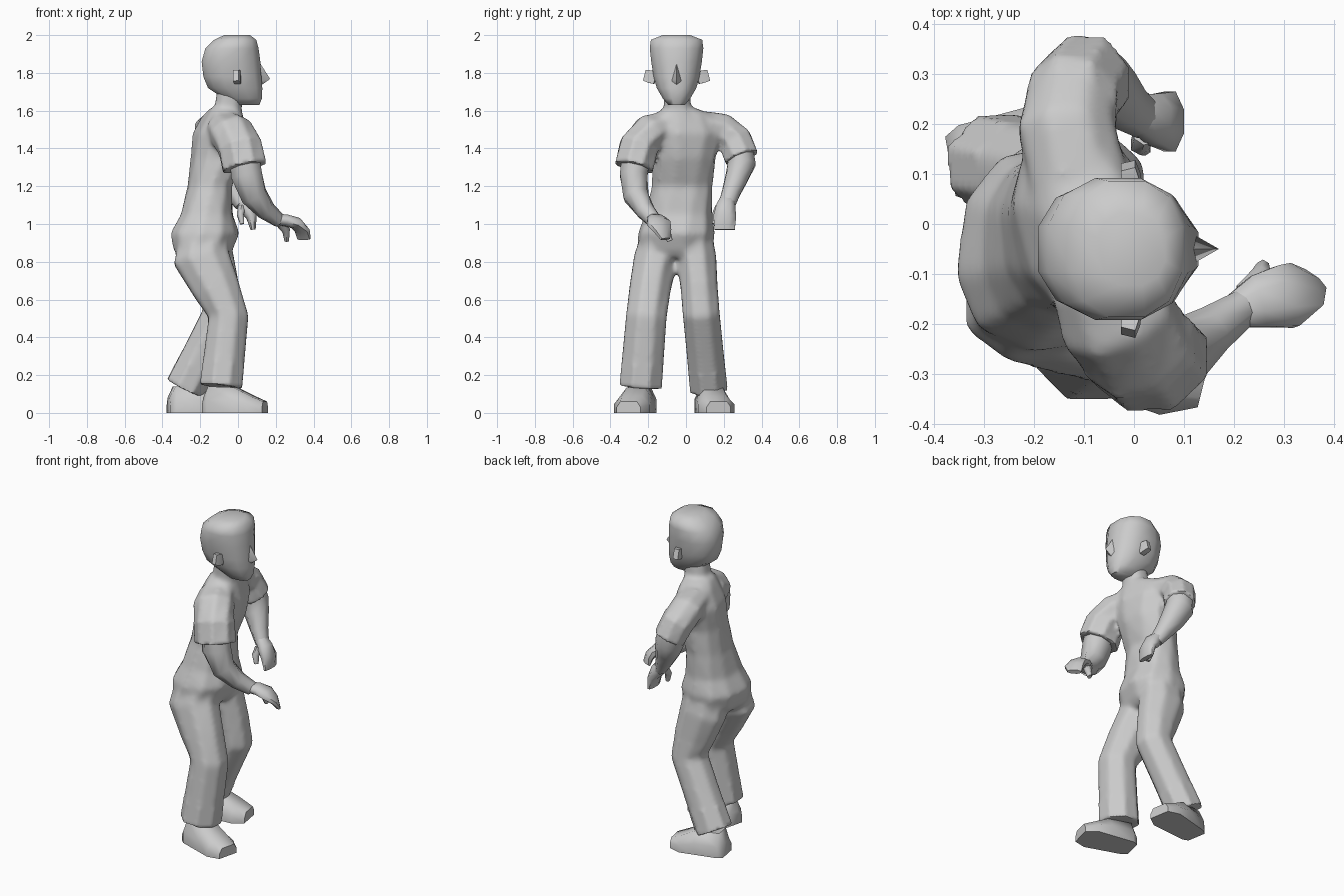
import bpy, bmesh, math
from mathutils import Vector

if "Cube" in bpy.data.objects:
    bpy.data.objects.remove(bpy.data.objects["Cube"])


def shade(ob, angle):
    bpy.ops.object.select_all(action='DESELECT')
    ob.select_set(True)
    bpy.context.view_layer.objects.active = ob
    bpy.ops.object.shade_smooth_by_angle(angle=math.radians(angle))


def finish(name, bm, angle=62):
    bmesh.ops.recalc_face_normals(bm, faces=bm.faces)
    me = bpy.data.meshes.new(name)
    bm.to_mesh(me)
    bm.free()
    ob = bpy.data.objects.new(name, me)
    bpy.context.collection.objects.link(ob)
    shade(ob, angle)
    return ob


def skin(name, rings):
    """Bridge a list of point rings and cap both ends."""
    bm = bmesh.new()
    loops = [[bm.verts.new(p) for p in r] for r in rings]
    n = len(loops[0])
    for a, b in zip(loops, loops[1:]):
        for i in range(n):
            j = (i + 1) % n
            bm.faces.new((a[i], a[j], b[j], b[i]))
    bm.faces.new(loops[0])
    bm.faces.new(loops[-1])
    return finish(name, bm)


def stack(name, levels, n=10, power=0.85):
    """Horizontal rounded rings: z, cx, cy, rx, ry, yaw."""
    rings = []
    for z, cx, cy, rx, ry, yaw in levels:
        w, pts = math.radians(yaw), []
        for i in range(n):
            t = 2 * math.pi * (i + 0.5) / n
            c, s = math.cos(t), math.sin(t)
            x = rx * math.copysign(abs(c) ** power, c)
            y = ry * math.copysign(abs(s) ** power, s)
            pts.append((cx + x * math.cos(w) - y * math.sin(w),
                        cy + x * math.sin(w) + y * math.cos(w), z))
        rings.append(pts)
    return skin(name, rings)


def limb(name, path, n=8, forward=(1, 0, 0)):
    """Tube along a path of x, y, z, forward radius, side radius."""
    P = [Vector(p[:3]) for p in path]
    rings = []
    for i, p in enumerate(path):
        a, b = P[max(i - 1, 0)], P[min(i + 1, len(P) - 1)]
        t = (b - a).normalized()
        u = Vector(forward)
        u = (u - t * u.dot(t)).normalized()
        v = t.cross(u)
        rings.append([P[i] + u * p[3] * 1.05 * math.cos(q) + v * p[4] * 1.05 * math.sin(q)
                      for q in (2 * math.pi * (k + 0.5) / n for k in range(n))])
    return skin(name, rings)


# head with flat crown, nose and ears
stack("head", [(1.63, .04, -.05, .075, .045, 0), (1.665, .025, -.05, .105, .075, 0),
               (1.72, -.015, -.05, .148, .108, 0), (1.78, -.03, -.05, .158, .125, 0),
               (1.86, -.037, -.05, .16, .138, 0), (1.93, -.032, -.05, .145, .146, 0),
               (1.975, -.015, -.05, .115, .14, 0), (2.0, -.005, -.05, .07, .075, 0)], 12)
bm = bmesh.new()
for p in ((.105, -.05, 1.87), (.10, -.09, 1.75), (.10, -.01, 1.75), (.17, -.05, 1.768), (.11, -.05, 1.725)):
    bm.verts.new(p)
bmesh.ops.convex_hull(bm, input=bm.verts)
finish("nose", bm)
for side, label in ((-1, "right"), (1, "left")):
    y = -.05 + side * .11
    limb(label + "_ear", [(0, y, 1.77, .022, .04), (-.005, y + side * .03, 1.78, .024, .045),
                          (-.012, y + side * .057, 1.787, .02, .04)], 4)

# neck and torso, twisting from hips to shoulders
neck = stack("neck", [(1.55, -.07, -.03, .10, .10, 0), (1.62, -.052, -.045, .075, .075, 0),
                      (1.72, -.035, -.05, .08, .075, 0)], 8)
torso = stack("torso", [(1.615, -.07, -.035, .08, .085, 8), (1.575, -.08, -.01, .10, .17, 15),
                        (1.48, -.095, 0, .138, .20, 15), (1.35, -.11, -.01, .138, .17, 12),
                        (1.2, -.15, -.02, .118, .163, 5), (1.05, -.165, -.04, .14, .18, -3),
                        (.95, -.175, -.05, .183, .208, -8), (.86, -.185, -.06, .155, .20, -8),
                        (.82, -.18, -.06, .12, .13, -8)])

# flared trouser legs
right_leg = limb("right_leg", [(-.18, -.14, .93, .13, .10), (-.195, -.16, .82, .152, .118),
                               (-.115, -.19, .66, .127, .112), (-.05, -.21, .51, .108, .11),
                               (-.09, -.24, .14, .115, .115)])
left_leg = limb("left_leg", [(-.165, .04, .93, .13, .10), (-.16, .055, .82, .14, .108),
                             (-.11, .07, .66, .12, .10), (-.08, .08, .53, .108, .10),
                             (-.18, .10, .33, .105, .10), (-.28, .12, .13, .108, .102)])

# short sleeves
right_sleeve = limb("right_sleeve", [(-.075, -.10, 1.52, .10, .08), (-.035, -.19, 1.485, .12, .10),
                                     (.01, -.25, 1.41, .118, .105), (.035, -.275, 1.30, .12, .105)])
left_sleeve = limb("left_sleeve", [(-.11, .09, 1.52, .10, .08), (-.135, .19, 1.50, .10, .09),
                                   (-.12, .26, 1.44, .092, .092), (-.09, .295, 1.35, .088, .092)])

# fuse the clothing into one skin, softening it everywhere but at the hems
bpy.ops.object.select_all(action='DESELECT')
for ob in (neck, torso, right_leg, left_leg, right_sleeve, left_sleeve):
    ob.select_set(True)
bpy.context.view_layer.objects.active = torso
bpy.ops.object.join()
torso.name = "clothed_body"
for m in list(torso.modifiers):
    torso.modifiers.remove(m)
mod = torso.modifiers.new("fuse", 'REMESH')
mod.mode, mod.voxel_size = 'VOXEL', .012
bpy.ops.object.modifier_apply(modifier=mod.name)
hems = [Vector(h) for h in ((-.09, -.24, .14), (-.28, .12, .13), (.035, -.275, 1.30), (-.09, .295, 1.35))]
bm = bmesh.new()
bm.from_mesh(torso.data)
soft = [v for v in bm.verts if min((v.co - h).length for h in hems) > .17]
for _ in range(8):
    bmesh.ops.smooth_vert(bm, verts=soft, factor=.5, use_axis_x=True, use_axis_y=True, use_axis_z=True)
bm.to_mesh(torso.data)
bm.free()
shade(torso, 50)


# shoes
def shoe(name, ox, oy, yaw):
    w = math.radians(yaw)
    rings = []
    for x, hw, h, top in ((-.17, .06, .08, .03), (-.14, .078, .14, .045), (0, .09, .135, .05),
                          (.09, .098, .09, .055), (.16, .065, .06, .045)):
        sec = ((-hw, 0), (hw, 0), (hw, h * .5), (top, h), (-top, h), (-hw, h * .5))
        rings.append([(ox + x * math.cos(w) - y * math.sin(w),
                       oy + x * math.sin(w) + y * math.cos(w), z) for y, z in sec])
    skin(name, rings)


shoe("right_shoe", -.012, -.265, -14)
shoe("left_shoe", -.2, .145, 10)

# bare arms
limb("right_arm", [(.03, -.26, 1.38, .08, .08), (.045, -.277, 1.26, .085, .075),
                   (.085, -.265, 1.15, .07, .068), (.15, -.215, 1.07, .05, .05),
                   (.215, -.17, 1.02, .036, .04)])
limb("left_arm", [(-.11, .28, 1.41, .08, .075), (-.09, .295, 1.32, .08, .075),
                  (-.06, .27, 1.25, .07, .062), (-.02, .24, 1.17, .05, .05),
                  (.02, .215, 1.10, .035, .045)])

# hands: palm flowing into curled fingers, plus thumb
limb("right_hand", [(.20, -.175, 1.025, .03, .035), (.25, -.155, 1.02, .032, .055),
                    (.305, -.145, 1.005, .032, .066), (.34, -.125, .965, .025, .055),
                    (.35, -.11, .92, .014, .04)], 8, (0, 0, 1))
limb("right_thumb", [(.225, -.14, 1.005, .025, .022), (.255, -.105, .965, .022, .022),
                     (.258, -.085, .91, .013, .014)], 6)
limb("left_hand", [(.01, .22, 1.13, .03, .04), (.04, .21, 1.09, .042, .052),
                   (.072, .205, 1.04, .03, .062), (.08, .205, .97, .014, .055)])
limb("left_thumb", [(.02, .18, 1.09, .022, .024), (.012, .158, 1.05, .02, .02),
                    (.022, .15, 1.0, .012, .013)], 6)
